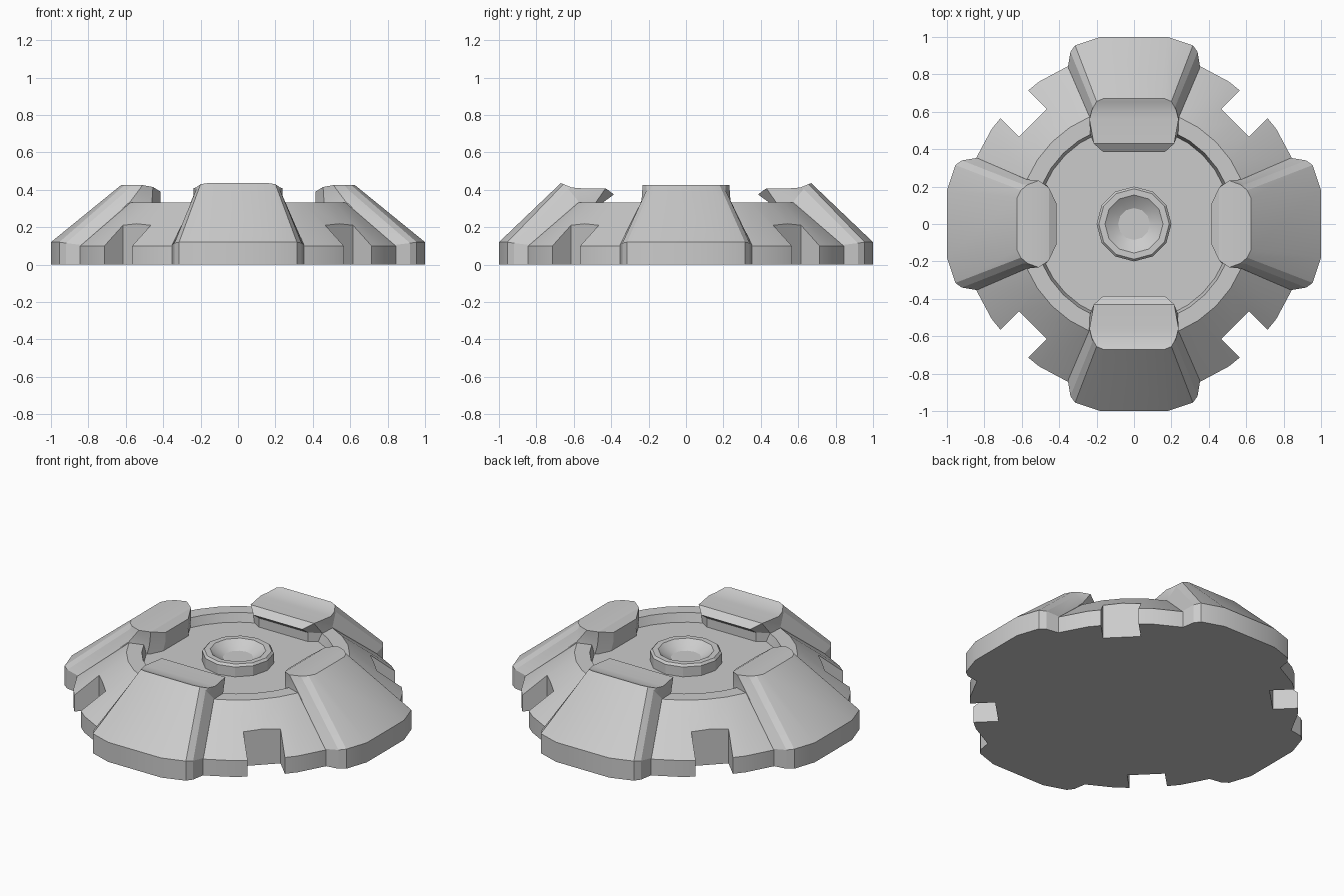
import bpy, bmesh, math
from mathutils import Matrix

if "Cube" in bpy.data.objects:
    bpy.data.objects.remove(bpy.data.objects["Cube"])


def make_object(name, bm, smooth=25):
    bmesh.ops.remove_doubles(bm, verts=bm.verts, dist=0.0005)
    bmesh.ops.recalc_face_normals(bm, faces=bm.faces)
    mesh = bpy.data.meshes.new(name)
    bm.to_mesh(mesh)
    bm.free()
    ob = bpy.data.objects.new(name, mesh)
    bpy.context.collection.objects.link(ob)
    if smooth:
        bpy.ops.object.select_all(action='DESELECT')
        ob.select_set(True)
        bpy.context.view_layer.objects.active = ob
        bpy.ops.object.shade_smooth_by_angle(angle=math.radians(smooth))
    return ob


def lathe(name, profile, sides, smooth=25):
    # Revolve an (r, z) profile, with flat polygon caps at both ends
    bm = bmesh.new()
    rings = []
    for r, z in profile:
        rings.append([bm.verts.new((r * math.cos(2 * math.pi * i / sides),
                                    r * math.sin(2 * math.pi * i / sides), z))
                      for i in range(sides)])
    for a, b in zip(rings, rings[1:]):
        for i in range(sides):
            j = (i + 1) % sides
            bm.faces.new((a[i], a[j], b[j], b[i]))
    bm.faces.new(rings[0][::-1])
    bm.faces.new(rings[-1])
    return make_object(name, bm, smooth)


def buttress(name, loops, angle):
    # Loft mirrored half outlines (radial, sideways, z), then cap with cross strips
    bm = bmesh.new()
    right = [[bm.verts.new((u, -w, z)) for u, w, z in lp] for lp in loops]
    left = [[bm.verts.new((u, w, z)) for u, w, z in lp] for lp in loops]
    n = len(loops[0])
    rings = [r + l[::-1] for r, l in zip(right, left)]
    for a, b in zip(rings, rings[1:]):
        for i in range(2 * n):
            j = (i + 1) % (2 * n)
            bm.faces.new((a[i], a[j], b[j], b[i]))
    for k in (0, -1):
        for i in range(n - 1):
            bm.faces.new((right[k][i], right[k][i + 1], left[k][i + 1], left[k][i]))
    bmesh.ops.transform(bm, matrix=Matrix.Rotation(angle, 4, 'Z'), verts=bm.verts)
    return make_object(name, bm, 20)


# Sloped round body with a recessed top
body = lathe("body", [(0.915, 0), (0.915, 0.10), (0.62, 0.333), (0.535, 0.333),
                      (0.52, 0.28)], 32)

# Four square notches on the diagonals
bm = bmesh.new()
for k in range(4):
    m = (Matrix.Rotation(math.radians(45 + 90 * k), 4, 'Z')
         @ Matrix.Translation((0.965, 0, 0.1))
         @ Matrix.Diagonal((0.4, 0.21, 0.5, 1)))
    bmesh.ops.create_cube(bm, size=1, matrix=m)
cutter = make_object("notch_cutter", bm, 0)
cutter.hide_render = True
cutter.hide_viewport = True
mod = body.modifiers.new("notches", 'BOOLEAN')
mod.operation = 'DIFFERENCE'
mod.solver = 'EXACT'
mod.object = cutter

# Central dished hub
lathe("hub", [(0.2, 0.27), (0.2, 0.34), (0.188, 0.353), (0.155, 0.353),
              (0.125, 0.33), (0.085, 0.308)], 12, 20)

# Buttresses: front/back ones are dipped on top, the side ones flat
foot = [(1.0, 0.18), (0.955, 0.315), (0.92, 0.34), (0.84, 0.353),
        (0.5, 0.235), (0.44, 0.165)]
foot_loops = [[(u, w, 0) for u, w in foot],
              [(u, w, z) for (u, w), z in zip(foot, (.12, .12, .115, .105, .12, .12))]]

dipped = foot_loops + [
    [(.67, .165, .435), (.655, .2, .43), (.63, .222, .405), (.575, .238, .338),
     (.48, .235, .335), (.44, .165, .335)],
    [(.67, .165, .435), (.655, .2, .43), (.61, .225, .412), (.56, .238, .408),
     (.43, .215, .408), (.385, .165, .375)]]
flat = foot_loops + [
    [(.625, .14, .425), (.605, .18, .425), (.59, .21, .40), (.575, .238, .338),
     (.46, .2, .335), (.415, .11, .335)],
    [(.625, .14, .425), (.605, .18, .425), (.57, .21, .425), (.51, .232, .425),
     (.455, .195, .415), (.415, .11, .39)]]

for name, loops, deg in (("right_buttress", flat, 0), ("back_buttress", dipped, 90),
                         ("left_buttress", flat, 180), ("front_buttress", dipped, 270)):
    buttress(name, loops, math.radians(deg))
